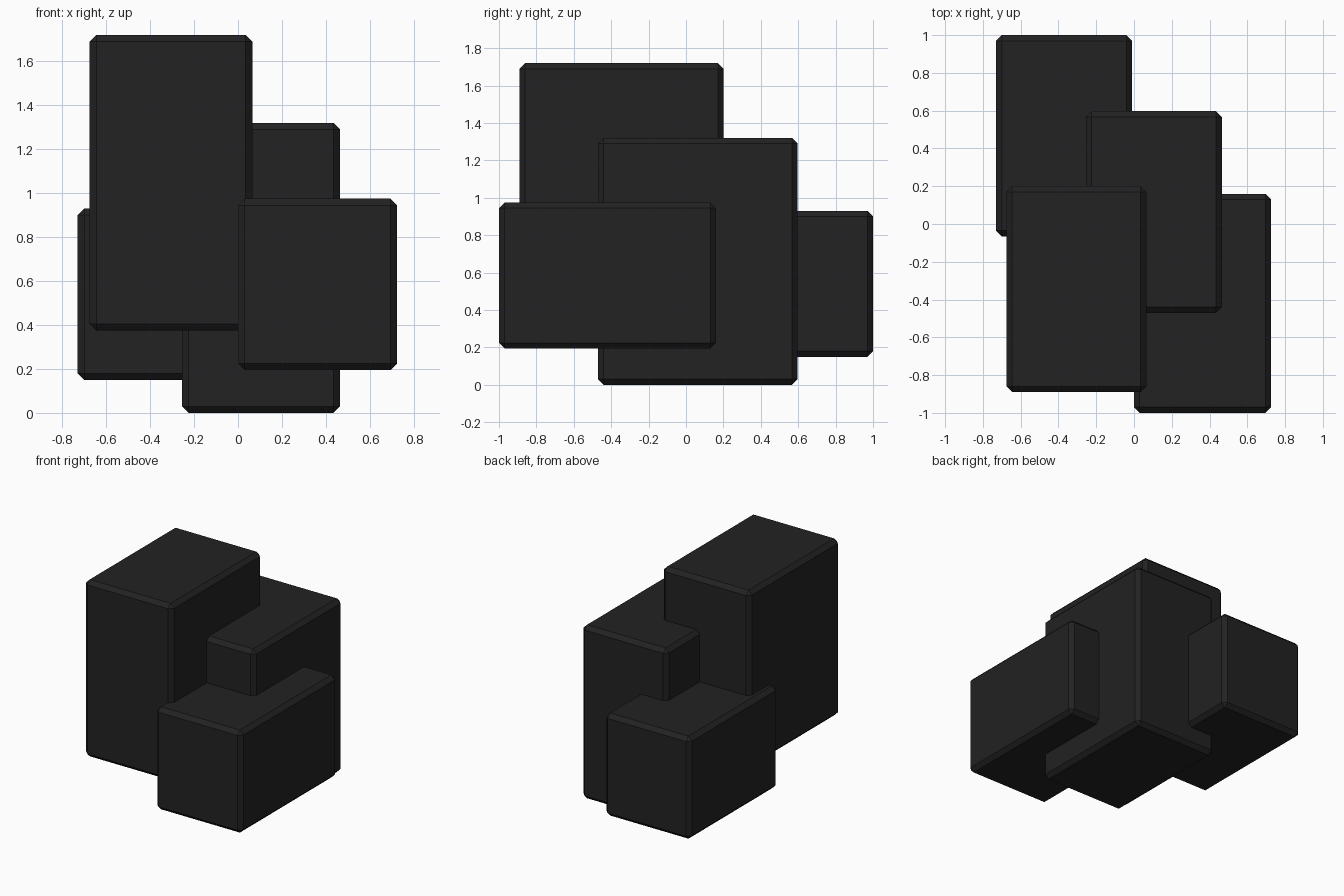
import bpy

if "Cube" in bpy.data.objects:
    bpy.data.objects.remove(bpy.data.objects["Cube"])

# near-black finish shared by all blocks
dark = bpy.data.materials.new("charcoal")
dark.diffuse_color = (0.016, 0.016, 0.016, 1)
dark.use_nodes = True
dark.node_tree.nodes["Principled BSDF"].inputs["Base Color"].default_value = dark.diffuse_color


def block(name, low, high, chamfer=0.03):
    """Box between two corners with a flat chamfer on every edge."""
    bpy.ops.mesh.primitive_cube_add(
        size=1, location=[(a + b) / 2 for a, b in zip(low, high)])
    ob = bpy.context.object
    ob.name = name
    ob.scale = [b - a for a, b in zip(low, high)]
    bpy.ops.object.transform_apply(location=False, rotation=False, scale=True)
    bevel = ob.modifiers.new("chamfer", 'BEVEL')
    bevel.width = chamfer
    bevel.segments = 1
    ob.data.materials.append(dark)
    return ob


# four interlocking blocks
block("tall_front_block", (-0.675, -0.89, 0.375), (0.065, 0.20, 1.72))
block("central_block", (-0.255, -0.47, 0.0), (0.465, 0.597, 1.32))
block("low_right_block", (0.0, -1.0, 0.195), (0.725, 0.16, 0.975))
block("low_back_block", (-0.73, -0.065, 0.15), (-0.01, 1.0, 0.93))
